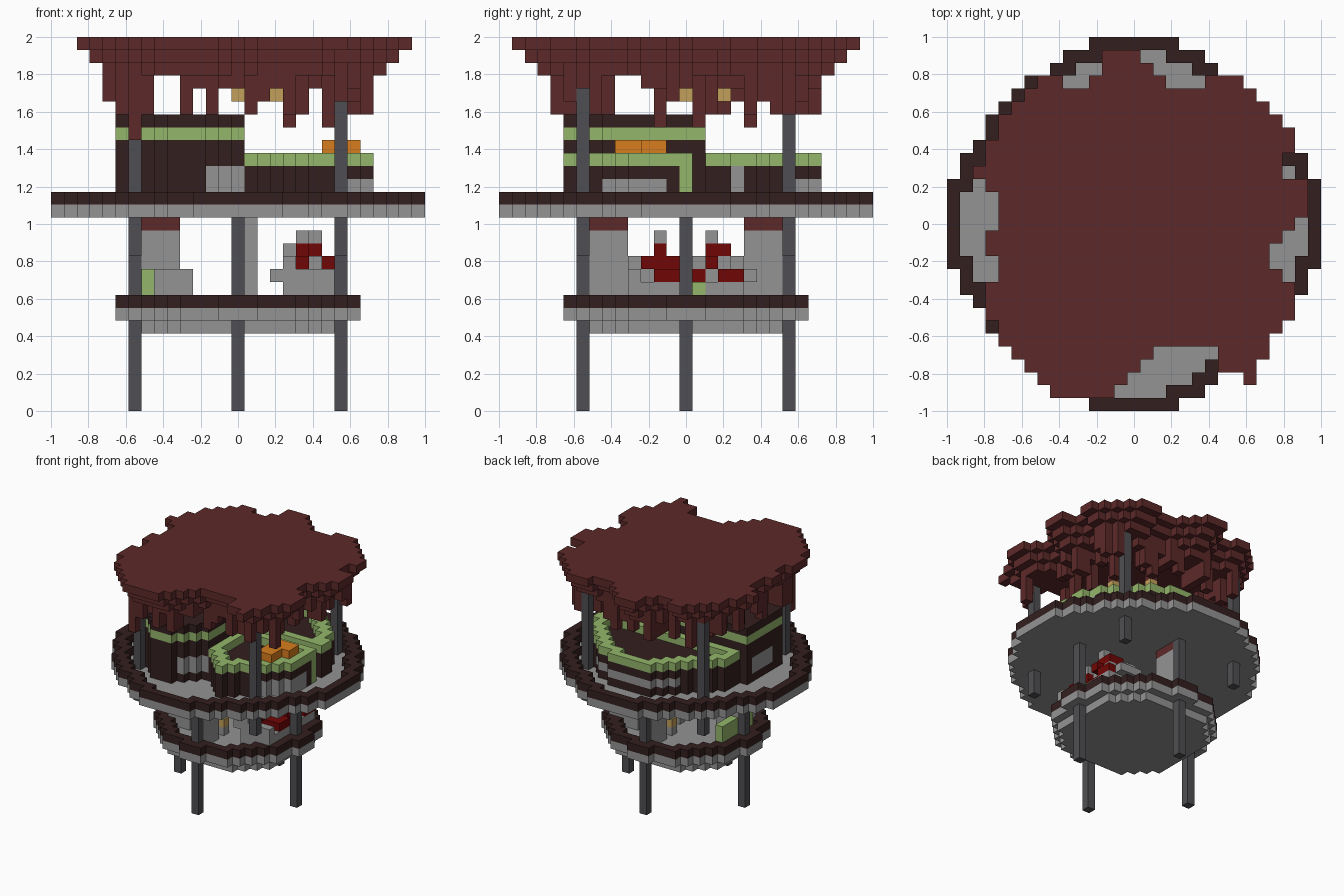
import bpy, bmesh, math, random
from mathutils import Vector

random.seed(4)
UNIT = 2 / 29  # edge of one block

if "Cube" in bpy.data.objects:
    bpy.data.objects.remove(bpy.data.objects["Cube"])


def make_material(name, red, green, blue):
    linear = [(c / 255) ** 2.2 for c in (red, green, blue)] + [1]
    mat = bpy.data.materials.new(name)
    mat.use_nodes = True
    mat.diffuse_color = linear
    mat.node_tree.nodes["Principled BSDF"].inputs["Base Color"].default_value = linear
    return mat


MATERIALS = {
    "maroon": make_material("maroon", 93, 45, 45),
    "dark_brown": make_material("dark_brown", 55, 36, 36),
    "stone": make_material("stone", 146, 146, 146),
    "iron": make_material("iron", 80, 80, 84),
    "green": make_material("green", 147, 181, 106),
    "orange": make_material("orange", 216, 125, 35),
    "red": make_material("red", 112, 14, 14),
    "tan": make_material("tan", 194, 158, 90),
}
AXES = [Vector(a) for a in ((1, 0, 0), (0, 1, 0), (0, 0, 1))]


def build(name, cells):
    """Turn {(i, j, k): colour} blocks into one mesh holding only its outer faces."""
    used = sorted(set(cells.values()))
    bm = bmesh.new()
    for cell, colour in cells.items():
        base = Vector(cell)
        for n, axis in enumerate(AXES):
            u, w = AXES[(n + 1) % 3] / 2, AXES[(n + 2) % 3] / 2
            for side in (1, -1):
                if tuple(int(c) for c in base + axis * side) in cells:
                    continue
                mid = base + axis * side / 2 + AXES[2] / 2
                ring = [mid - u - w, mid + u - w, mid + u + w, mid - u + w]
                face = bm.faces.new([bm.verts.new(p * UNIT) for p in ring[::side]])
                face.material_index = used.index(colour)
    bmesh.ops.remove_doubles(bm, verts=bm.verts, dist=UNIT / 100)
    mesh = bpy.data.meshes.new(name)
    bm.to_mesh(mesh)
    bm.free()
    for colour in used:
        mesh.materials.append(MATERIALS[colour])
    obj = bpy.data.objects.new(name, mesh)
    bpy.context.collection.objects.link(obj)


def block(xs, ys, zs, colour):
    """Box of blocks; each range includes both ends, a single number is one block."""
    spans = [range(s, s + 1) if isinstance(s, int) else range(s[0], s[1] + 1) for s in (xs, ys, zs)]
    return {(i, j, k): colour for i in spans[0] for j in spans[1] for k in spans[2]}


def area(rule):
    span = range(-14, 15)
    return {(i, j) for i in span for j in span if rule(i, j)}


def disc(r, limit):
    """Blocky circle with flat runs on the four sides."""
    def rule(i, j):
        small, big = sorted((abs(i), abs(j)))
        return big <= r and (math.hypot(i, j) <= limit or small <= r * 0.22 + 2 * (r - big))
    return area(lambda i, j: rule(i, j) and math.hypot(i, j) < r + 0.4)


def edge(plan):
    """Cells of a plan that touch its outside."""
    return {(i, j) for i, j in plan
            if any((i + a, j + b) not in plan for a in (-1, 0, 1) for b in (-1, 0, 1))}


def shrink(plan):
    """Plan with one block trimmed from every side."""
    return {(i, j) for i, j in plan if {(i + 1, j), (i - 1, j), (i, j + 1), (i, j - 1)} <= plan}


def layer(plan, k, colour):
    return {(i, j, k): colour for i, j in plan}


# Round platforms with a raised kerb
lower = area(lambda i, j: math.hypot(i, j) < 8.96 or (max(abs(i), abs(j)) == 9 and min(abs(i), abs(j)) < 2))
upper = area(lambda i, j: math.hypot(i, j) < 13.88 or sorted((abs(i), abs(j))) in ([5, 13], *([n, 14] for n in range(4))))
build("lower_platform", {**layer(area(lambda i, j: math.hypot(i, j) < 8.2 and max(abs(i), abs(j)) < 8), 6, "stone"),
                         **layer(lower, 7, "stone"), **layer(edge(lower), 8, "dark_brown")})
build("upper_platform", {**layer(upper, 15, "stone"), **layer(edge(upper), 16, "dark_brown")})

# Ground legs on the axes, canopy posts on the diagonals
CORNERS = ((8, 8), (-8, 8), (8, -8), (-8, -8))
for n, (x, y) in enumerate(((8, 0), (-8, 0), (0, 8), (0, -8))):
    build(f"leg_{n}", block(x, y, (0, 14), "iron"))
for n, (x, y) in enumerate(CORNERS):
    build(f"canopy_post_{n}", block(x, y, (12, 25), "iron"))

# Partition walls beside three legs
for name, xs, ys in (("left", (-7, -5), 0), ("front", 0, (-7, -5)), ("back", 0, (5, 7))):
    build(f"{name}_partition", {**block(xs, ys, (8, 13), "stone"), **block(xs, ys, 14, "maroon")})
build("centre_post", block(1, 0, (8, 14), "stone"))

# Lower deck furniture
build("green_planter", {**block(-7, (1, 3), (8, 10), "green"), **block(-7, (-2, -1), (8, 10), "green")})
build("left_counter", block((-6, -4), (-4, -3), (8, 10), "stone"))
for name, y in (("front", -3), ("back", 3)):
    build(f"{name}_stool", {**block(0, y, 8, "stone"), **block(0, y, 9, "tan")})
build("front_seat", {
    **block((4, 7), (-4, -1), (8, 9), "stone"), **block((3, 7), -4, 10, "stone"),
    **block(4, (-4, -3), (10, 11), "stone"), **block((5, 7), (-2, -1), 10, "red"),
    **block(5, (-3, -1), 11, "red"), **block(5, -2, 12, "red"), **block(5, -2, 13, "stone")})
build("back_seat", {
    **block((4, 7), (1, 4), (8, 9), "stone"), **block((4, 6), (2, 5), 10, "stone"),
    **block(4, (2, 4), 11, "stone"), **block(4, 2, 12, "stone"),
    **block(6, 1, 10, "red"), **block(7, (3, 4), 10, "red"),
    **block(6, (1, 3), 11, "stone"), **block(7, 2, 11, "red"),
    **block((5, 6), (2, 3), 12, "red"), **block(6, 2, 13, "stone"), **block(7, 1, 9, "green")})


def house(name, plan, levels, accent):
    """Stack levels of (first, last, colour, rim only); accent may recolour wall blocks."""
    cells = {}
    rim = edge(plan)
    for first, last, colour, rim_only in levels:
        for k in range(first, last + 1):
            for i, j in rim if rim_only else plan:
                cells[i, j, k] = ((i, j) in rim and accent(i, j, k)) or colour
    build(name, cells)


def tall_accent(i, j, k):
    if k in (17, 18) and ((i > -3 and j < -4) or (i == -9 and -4 < j < 1)):
        return "stone"


def low_accent(i, j, k):
    if k < 19 and i == 10 and j == 0:
        return "green"
    if k < 18 and i > 7 and j < -1:
        return "stone"


def back_accent(i, j, k):
    if (k == 17 and j > 7) or (k in (17, 18) and i > 8 and j == 4):
        return "stone"


# Upper deck houses
low_levels = [(16, 18, "dark_brown", False), (19, 19, "green", True)]
house("tall_house",
      area(lambda i, j: -9 <= i <= 0 and -9 <= j <= 1 and i + j >= -14 and j >= i - 6),
      [(16, 20, "dark_brown", False), (21, 21, "green", False), (22, 22, "dark_brown", False)], tall_accent)
house("low_house",
      area(lambda i, j: 1 <= i <= 10 and -9 <= j <= 0 and i - j <= 14 - (j < -7) and i + j >= -5),
      low_levels, low_accent)
house("back_house",
      area(lambda i, j: i >= -8 and 2 <= j <= 10 and math.hypot(i, j) < 10.6 and j - i <= 12),
      low_levels, back_accent)
build("orange_sofa", {**block((7, 8), (-5, -2), 20, "orange"), **block(9, (-3, -2), 20, "orange")})
build("sofa_base", block((7, 8), (-4, -2), 19, "green"))

# Ragged canopy outline, in blocks
OUTLINE = [(-1.5, 13.5), (.5, 13.5), (2, 12), (3.5, 10.5), (5.5, 10.5), (5.5, 11.5), (8.5, 11.5),
           (11.5, 8.5), (12.5, 6), (11.5, 4), (13.5, 3), (13.5, .4), (11.5, -1), (10.4, -3), (12.5, -5),
           (12.4, -7), (10.5, -9.5), (9.5, -12.5), (8.5, -12.5), (8.5, -11.5), (6.5, -11.5), (6.5, -9.5),
           (3.5, -9.5), (.4, -10.5), (-1.5, -13.5), (-5.5, -13.5), (-7.5, -11.5), (-10.5, -8.5),
           (-11.5, -6), (-11.5, -4.6), (-10.4, -4), (-10.4, -2.6), (-11.5, -2.4), (-11.5, -.6),
           (-10.4, -.4), (-10.4, 2.4), (-12.5, 3.5), (-11.5, 5.5), (-10.5, 7.5), (-7.5, 11.5),
           (-5.5, 11.4), (-4.5, 10.4), (-2.5, 12.5)]


def in_outline(x, y):
    inside = False
    for (ax, ay), (bx, by) in zip(OUTLINE, OUTLINE[1:] + OUTLINE[:1]):
        if (ay > y) != (by > y) and x < ax + (y - ay) * (bx - ax) / (by - ay):
            inside = not inside
    return inside


# Canopy steps inward below, with fringe strands hanging from its rim
top = area(in_outline)
step = shrink(top)
under = shrink(step)
canopy = {**layer(top, 28, "maroon"), **layer(step, 27, "maroon"), **layer(under, 26, "maroon")}
ACROSS = "ddbdggdfdffcefcdfbfdd"  # lowest strand per column; a means level 20
ALONG = "ddfddgdfcefcdcecedbdd"
for i, j in sorted(under):
    if max(abs(i), abs(j)) < 11 and math.hypot(i, j) > 6.5 and random.random() < 0.5:
        low = ord(max(ACROSS[i + 10], ALONG[j + 10])) - ord("a") + 20
        canopy.update(block(i, j, (low, 25), "maroon"))
# Long strands beside the posts
for i, j, low in ((-8, -9, 21), (8, -9, 24), (9, -8, 25), (9, 8, 23)):
    canopy.update(block(i, j, (low, 27), "maroon"))
# Clear the blocks taken by the posts
for x, y in CORNERS:
    for k in range(12, 26):
        canopy.pop((x, y, k), None)
# Lamp hangers
for x, y in ((0, 3), (3, 0)):
    canopy[x, y, 25] = "maroon"
    canopy[x, y, 24] = "tan"
build("canopy", canopy)
